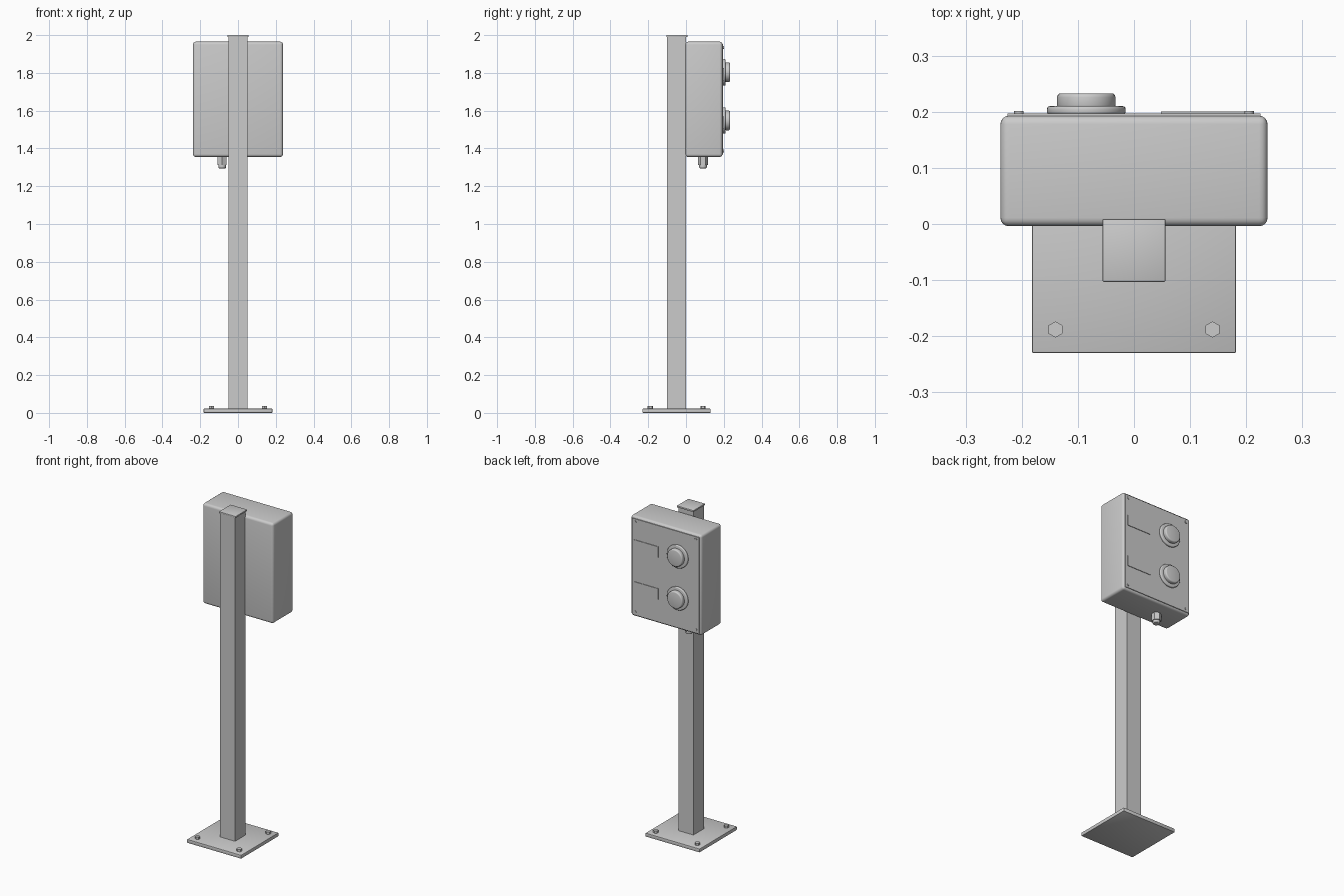
import bpy
import math
from mathutils import Vector

cube = bpy.data.objects.get("Cube")
if cube:
    bpy.data.objects.remove(cube, do_unlink=True)

# Single light grey finish
grey = bpy.data.materials.new("light_grey")
grey.use_nodes = True
COLOUR = (0.6, 0.6, 0.6, 1)
grey.diffuse_color = COLOUR
grey.node_tree.nodes["Principled BSDF"].inputs["Base Color"].default_value = COLOUR


def finish(obj, name, bevel, segments):
    obj.name = name
    obj.data.materials.append(grey)
    bpy.ops.object.transform_apply(location=False, rotation=True, scale=True)
    if bevel:
        mod = obj.modifiers.new("rounded_edges", 'BEVEL')
        mod.width = bevel
        mod.segments = segments
        mod.limit_method = 'ANGLE'
        mod.angle_limit = math.radians(50)
        bpy.ops.object.modifier_apply(modifier=mod.name)
    bpy.ops.object.shade_smooth_by_angle(angle=math.radians(35))
    return obj


def box(name, low, high, bevel=0, segments=2):
    low, high = Vector(low), Vector(high)
    bpy.ops.mesh.primitive_cube_add(size=1, location=(low + high) / 2)
    obj = bpy.context.object
    obj.scale = high - low
    return finish(obj, name, bevel, segments)


def cylinder(name, start, end, radius, sides=32, bevel=0, segments=3):
    start, end = Vector(start), Vector(end)
    axis = end - start
    bpy.ops.mesh.primitive_cylinder_add(vertices=sides, radius=radius,
                                        depth=axis.length, location=(start + end) / 2)
    obj = bpy.context.object
    if abs(axis.y) > abs(axis.z):
        obj.rotation_euler.x = -math.pi / 2
    return finish(obj, name, bevel, segments)


# Post, cap and base plate
box("base_plate", (-0.182, -0.23, 0), (0.182, 0.13, 0.022), 0.003)
box("post", (-0.05, -0.1, 0.02), (0.05, 0, 1.992))
box("post_cap", (-0.056, -0.103, 1.99), (0.056, 0.009, 2), 0.002)

# Hexagonal anchor bolts
for x in (-0.14, 0.14):
    for y in (-0.188, 0.09):
        cylinder("anchor_bolt", (x, y, 0.02), (x, y, 0.036), 0.0145, 6)

# Enclosure and its cover
box("enclosure", (-0.238, -0.004, 1.355), (0.238, 0.193, 1.965), 0.015, 4)
box("cover_panel", (-0.225, 0.19, 1.368), (0.225, 0.197, 1.952))
for x in (-0.205, 0.205):
    for z in (1.387, 1.934):
        cylinder("cover_screw", (x, 0.195, z), (x, 0.201, z), 0.0085, 16)

# Sockets with raised lids, and label plates beside them
for z in (1.548, 1.803):
    cylinder("socket_flange", (-0.085, 0.195, z), (-0.085, 0.21, z), 0.07, 48, 0.005)
    cylinder("socket_lid", (-0.085, 0.205, z), (-0.085, 0.233, z), 0.052, 48, 0.007)
    box("label_plate", (0.048, 0.195, z - 0.043), (0.21, 0.2005, z + 0.022))

# Cable gland under the enclosure
cylinder("gland_nut", (-0.084, 0.09, 1.312), (-0.084, 0.09, 1.358), 0.027, 6)
cylinder("gland_collar", (-0.084, 0.09, 1.295), (-0.084, 0.09, 1.32), 0.02, 24, 0.004)
